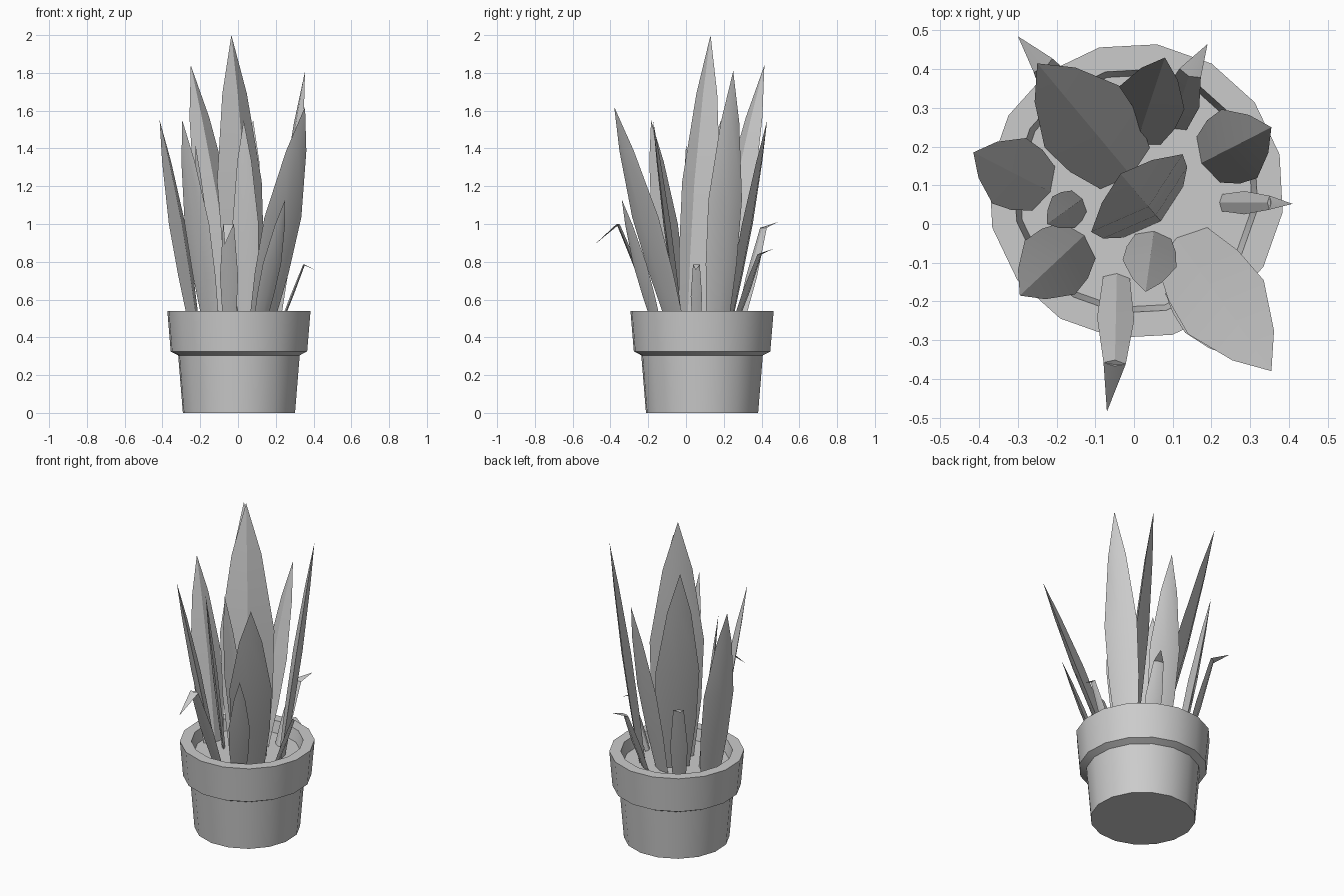
import bpy, bmesh, math
from mathutils import Vector

cube = bpy.data.objects.get("Cube")
if cube:
    bpy.data.objects.remove(cube)

GREY = (0.6, 0.6, 0.6, 1)
mat = bpy.data.materials.new("plain grey")
mat.use_nodes = True
mat.diffuse_color = GREY
mat.node_tree.nodes["Principled BSDF"].inputs["Base Color"].default_value = GREY


def finish(bm, name):
    bmesh.ops.recalc_face_normals(bm, faces=bm.faces[:])
    mesh = bpy.data.meshes.new(name)
    bm.to_mesh(mesh)
    bm.free()
    mesh.materials.append(mat)
    ob = bpy.data.objects.new(name, mesh)
    bpy.context.collection.objects.link(ob)
    bpy.ops.object.select_all(action='DESELECT')
    ob.select_set(True)
    bpy.context.view_layer.objects.active = ob
    bpy.ops.object.shade_smooth_by_angle(angle=math.radians(30))
    return ob


def skin(bm, rings):
    """Join neighbouring rings of vertices with quads."""
    for a, b in zip(rings, rings[1:]):
        n = len(a)
        for i in range(n):
            j = (i + 1) % n
            bm.faces.new((a[i], a[j], b[j], b[i]))


# Pot: sixteen-sided lathe with a rim, closed inside by the soil
SIDES = 16
CENTRE = Vector((0.005, 0.085, 0))


def lathe(name, profile):
    bm = bmesh.new()
    rings = []
    for r, z in profile:
        ring = []
        for i in range(SIDES):
            a = math.radians(14.3) + math.tau * i / SIDES
            ring.append(bm.verts.new(CENTRE + Vector((r * math.cos(a), r * math.sin(a), z))))
        rings.append(ring)
    skin(bm, rings)
    bm.faces.new(rings[0])
    bm.faces.new(rings[-1])
    return finish(bm, name)


lathe("pot", [(0.30, 0), (0.325, 0.305), (0.365, 0.325), (0.383, 0.54),
              (0.318, 0.54), (0.303, 0.47)])


# Leaves: tapering blades with a diamond section, wide across the lean
def blade(name, stations, tip, half_width):
    bm = bmesh.new()
    tip = Vector(tip)
    lean = tip - stations[0][0]
    outward = Vector((lean.x, lean.y, 0)).normalized()
    across = Vector((-outward.y, outward.x, 0))
    rings = []
    for centre, scale in stations:
        w = half_width * scale
        offsets = (across * w, outward * w * 0.25, -across * w, -outward * w * 0.3)
        rings.append([bm.verts.new(centre + o) for o in offsets])
    skin(bm, rings)
    bm.faces.new(rings[0])
    end = bm.verts.new(tip)
    last = rings[-1]
    for i in range(4):
        bm.faces.new((last[i], last[(i + 1) % 4], end))
    return finish(bm, name)


def straight_leaf(name, base, tip, half_width):
    foot, end = Vector((*base, 0.45)), Vector(tip)
    shape = ((0, 0.65), (0.25, 0.92), (0.5, 1), (0.8, 0.55))
    blade(name, [(foot.lerp(end, t), s) for t, s in shape], tip, half_width)


def curled_leaf(name, base, bend, tip, half_width):
    foot, top = Vector((*base, 0.45)), Vector(bend)
    shape = ((0, 0.7), (0.5, 1), (1, 0.6))
    blade(name, [(foot.lerp(top, t), s) for t, s in shape], tip, half_width)


straight_leaf("tall_centre_leaf", (0.05, 0.03), (-0.035, 0.13, 2.0), 0.155)
straight_leaf("tall_back_leaf", (-0.02, 0.14), (-0.25, 0.415, 1.84), 0.125)
straight_leaf("tall_left_leaf", (0.19, 0.165), (0.355, 0.25, 1.81), 0.1)
straight_leaf("tall_front_leaf", (0.12, -0.05), (0.355, -0.38, 1.62), 0.12)
straight_leaf("short_front_leaf", (0.11, -0.15), (0.25, -0.34, 1.13), 0.06)
straight_leaf("right_leaf", (-0.23, 0.09), (-0.415, 0.185, 1.55), 0.095)
straight_leaf("front_right_leaf", (-0.14, -0.04), (-0.295, -0.185, 1.55), 0.095)
straight_leaf("back_leaf", (0.01, 0.22), (0.08, 0.43, 1.55), 0.09)
straight_leaf("middle_front_leaf", (0.05, -0.03), (0.03, -0.175, 1.55), 0.07)
straight_leaf("inner_right_leaf", (-0.14, 0.06), (-0.225, 0, 1.42), 0.05)

curled_leaf("curled_front_leaf", (-0.045, -0.13), (-0.05, -0.36, 1.0), (-0.07, -0.485, 0.89), 0.048)
curled_leaf("curled_left_leaf", (0.22, 0.055), (0.35, 0.055, 0.785), (0.41, 0.052, 0.755), 0.03)
curled_leaf("curled_back_leaf", (0.1, 0.25), (0.145, 0.39, 0.84), (0.19, 0.465, 0.87), 0.05)
curled_leaf("curled_back_right_leaf", (-0.15, 0.28), (-0.235, 0.41, 0.98), (-0.3, 0.485, 1.01), 0.05)
